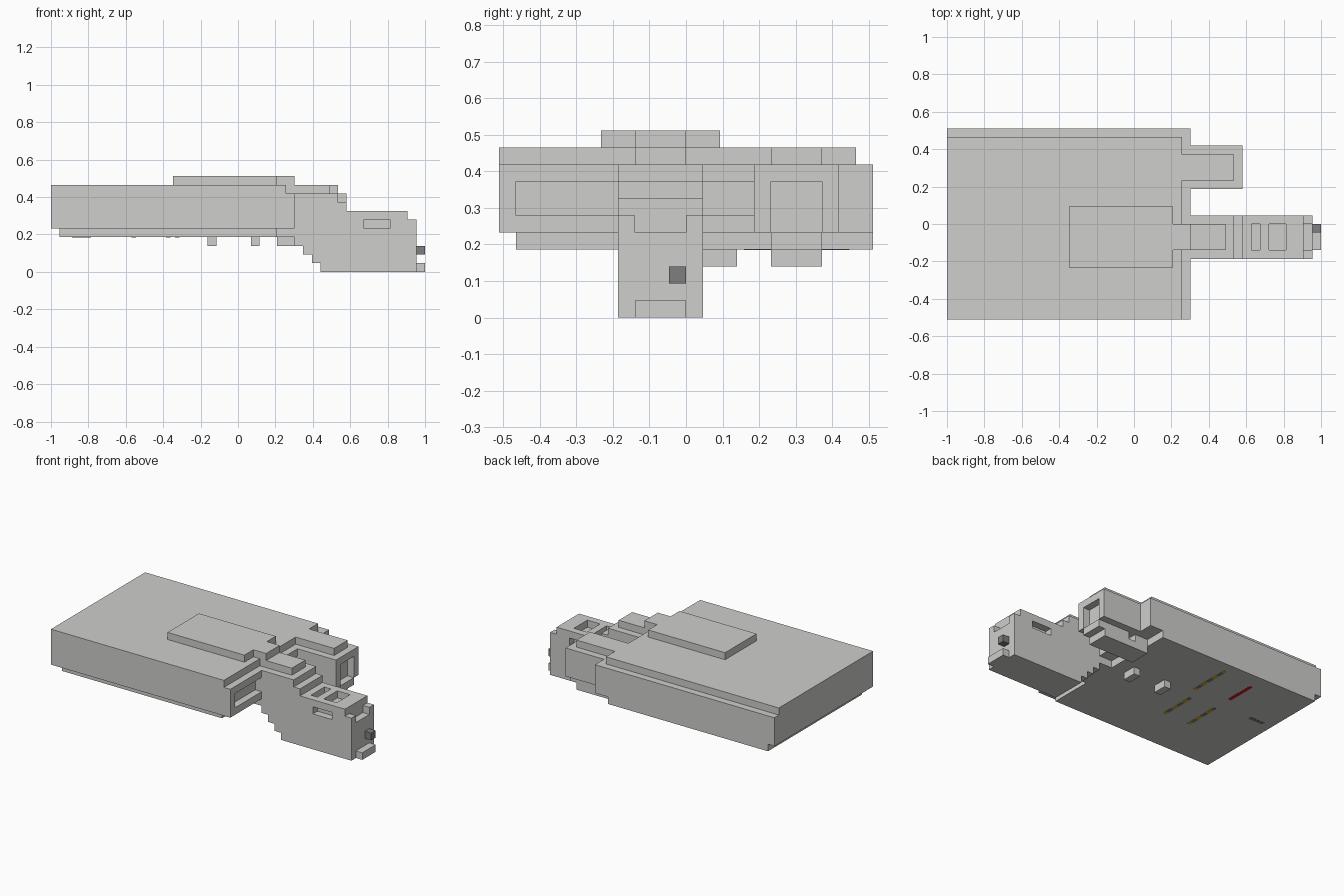
import bpy, bmesh
from itertools import product
from mathutils import Vector

cube = bpy.data.objects.get("Cube")
if cube:
    bpy.data.objects.remove(cube, do_unlink=True)

U = 2 / 43                      # size of one building cell
ORIGIN = Vector((-1, -11 * U, 0))


def material(name, colour):
    m = bpy.data.materials.new(name)
    m.use_nodes = True
    m.diffuse_color = (*colour, 1)
    bsdf = m.node_tree.nodes["Principled BSDF"]
    bsdf.inputs["Base Color"].default_value = (*colour, 1)
    bsdf.inputs["Roughness"].default_value = 0.8
    return m


GREY = material("hull grey", (0.62, 0.62, 0.605))
DARK = material("dark grey", (0.21, 0.21, 0.21))
RED = material("red", (0.62, 0.012, 0.025))
YELLOW = material("yellow", (0.65, 0.42, 0.015))


def cells(x, y, z):
    return set(product(range(*x), range(*y), range(*z)))


def finish(bm, name, mat):
    mesh = bpy.data.meshes.new(name)
    bm.to_mesh(mesh)
    bm.free()
    mesh.materials.append(mat)
    ob = bpy.data.objects.new(name, mesh)
    bpy.context.collection.objects.link(ob)
    return ob


def block_part(name, add, cut=(), mat=GREY):
    """Skin the union of the add boxes less the cut boxes."""
    solid = set().union(*(cells(*b) for b in add))
    for b in cut:
        solid -= cells(*b)
    bm = bmesh.new()
    verts = {}
    for c in solid:
        for axis, side in product(range(3), (0, 1)):
            n = list(c)
            n[axis] += 2 * side - 1
            if tuple(n) in solid:
                continue
            a, b = (axis + 1) % 3, (axis + 2) % 3
            ring = []
            for da, db in ((0, 0), (1, 0), (1, 1), (0, 1)):
                p = list(c)
                p[axis] += side
                p[a] += da
                p[b] += db
                p = tuple(p)
                if p not in verts:
                    verts[p] = bm.verts.new(ORIGIN + Vector(p) * U)
                ring.append(verts[p])
            bm.faces.new(ring if side else ring[::-1])
    # Merge the cell faces into large flat ones
    bmesh.ops.dissolve_limit(bm, angle_limit=0.01, verts=bm.verts[:], edges=bm.edges[:])
    return finish(bm, name, mat)


def plate(name, x, y, z, mat):
    """Thin painted mark under the hull."""
    bm = bmesh.new()
    bmesh.ops.create_cube(bm, size=1)
    for v in bm.verts:
        v.co = ORIGIN + Vector((x[v.co.x > 0] * U, y[v.co.y > 0] * U,
                                z * U - (0.001 if v.co.z < 0 else -0.001)))
    return finish(bm, name, mat)


# Wide main hull with stepped top, stepped base and a slot in its end
block_part("hull",
           [((0, 28), (0, 22), (5, 9)), ((0, 27), (0, 21), (9, 10)),
            ((1, 26), (1, 22), (4, 5))],
           [((27, 28), (1, 7), (6, 8)), ((27, 28), (12, 15), (6, 8))])

# Raised deck on top, with a nose running to the neck
block_part("deck", [((14, 26), (6, 13), (10, 11)), ((26, 28), (8, 11), (10, 11))])
block_part("neck_ridge", [((27, 32), (8, 11), (9, 10))])

# Neck and head: top and bottom descend in steps
block_part("head",
           [((26, 28), (7, 12), (4, 5)), ((28, 29), (7, 12), (3, 9)),
            ((29, 30), (7, 12), (2, 9)), ((30, 31), (7, 12), (1, 9)),
            ((31, 33), (7, 12), (0, 9)), ((33, 34), (7, 12), (0, 8)),
            ((34, 41), (7, 12), (0, 7)), ((41, 42), (7, 12), (0, 6))],
           [((35, 36), (8, 11), (6, 7)), ((37, 39), (8, 11), (6, 7)),
            ((36, 39), (7, 8), (5, 6)), ((36, 39), (11, 12), (5, 6)),
            ((41, 42), (8, 11), (5, 6))])
block_part("head_lip", [((42, 43), (8, 11), (0, 1))])
block_part("head_emitter", [((42, 43), (10, 11), (2, 3))], mat=DARK)

# Side pod with a square intake, a cap and a notched keel
block_part("side_pod",
           [((28, 34), (15, 20), (5, 9)), ((27, 33), (16, 19), (9, 10)),
            ((26, 34), (16, 19), (4, 5)), ((26, 33), (16, 19), (3, 4))],
           [((33, 34), (16, 19), (5, 8)), ((28, 29), (18, 19), (4, 5))])

# Small nubs under the hull
for i, x in enumerate((18, 23)):
    block_part(f"belly_nub_{i + 1}", [((x, x + 1), (12, 14), (3, 4))])

# Thin painted belly marks
HALF = 0.25                     # half width of a mark, in cells
plate("red_mark", (9.5 - HALF, 9.5 + HALF), (15.4, 19.6), 4, RED)
plate("dark_mark", (2.4, 4.6), (13.5 - HALF, 13.5 + HALF), 4, DARK)
for s, (x, y0, y1) in enumerate(((14.5, 14, 21), (13.5, 7, 13), (9.5, 7, 13))):
    for y in range(y0, y1):
        mat = DARK if (y - y0) % 2 else YELLOW
        span = (max(y, y0 + 0.4), min(y + 1, y1 - 0.4))
        plate(f"hazard_stripe_{s + 1}_{y - y0}", (x - HALF, x + HALF), span, 4, mat)
